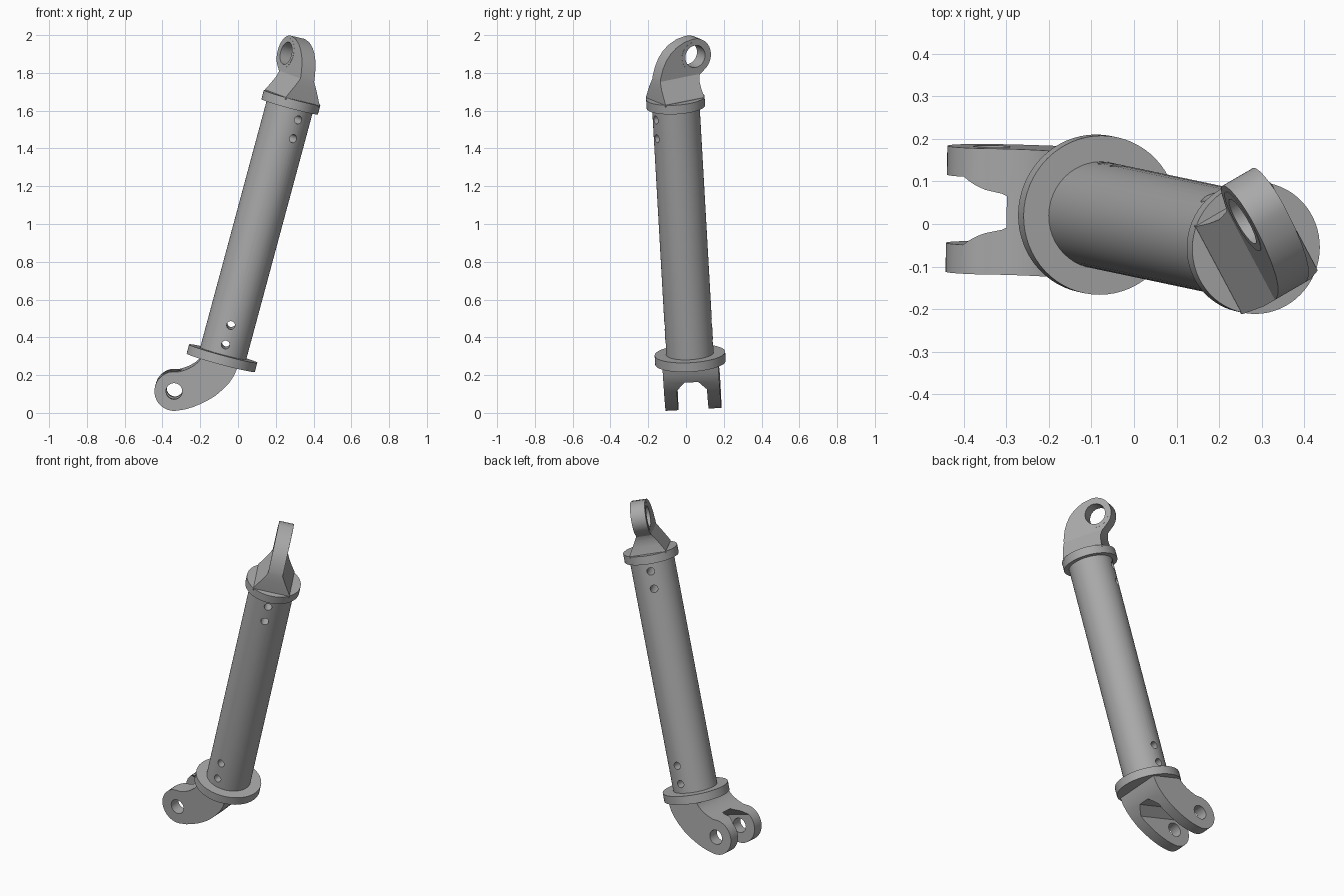
import bpy, bmesh, math
from mathutils import Vector

cube = bpy.data.objects.get("Cube")
if cube:
    bpy.data.objects.remove(cube)

metal = bpy.data.materials.new("grey_metal")
metal.use_nodes = True
GREY = (0.4, 0.4, 0.4, 1)
metal.diffuse_color = GREY
metal.node_tree.nodes["Principled BSDF"].inputs["Base Color"].default_value = GREY

# Strut axis and the two directions that orient the end fittings
LOW, HIGH = Vector((-0.085, 0.022, 0.29)), Vector((0.28, -0.055, 1.645))
AXIS = (HIGH - LOW).normalized()
LENGTH = (HIGH - LOW).length


def square_to_axis(v):
    v = Vector(v)
    return (v - AXIS * v.dot(AXIS)).normalized()


V = square_to_axis((0, 1, 0))            # fork pin direction
U = V.cross(AXIS)                        # fork reach direction
P = square_to_axis((-0.5, 0.86, 0))      # eye plate direction
N = AXIS.cross(P)                        # eye pin direction


def arc(cx, cy, r, start=0, end=360, steps=48):
    full = end - start == 360
    count = steps if full else steps + 1
    angles = [math.radians(start + (end - start) * i / steps) for i in range(count)]
    return [(cx + r * math.cos(a), cy + r * math.sin(a)) for a in angles]


def prism(name, pts, origin, x, y, z, z0, z1):
    """Extrude a flat outline in the x, y directions from z0 to z1 along z."""
    bm = bmesh.new()
    rings = [[bm.verts.new(origin + x * a + y * b + z * d) for a, b in pts] for d in (z0, z1)]
    bm.faces.new(rings[0])
    bm.faces.new(rings[1])
    for i in range(len(pts)):
        j = (i + 1) % len(pts)
        bm.faces.new((rings[0][i], rings[0][j], rings[1][j], rings[1][i]))
    bmesh.ops.recalc_face_normals(bm, faces=bm.faces)
    mesh = bpy.data.meshes.new(name)
    bm.to_mesh(mesh)
    bm.free()
    mesh.materials.append(metal)
    obj = bpy.data.objects.new(name, mesh)
    bpy.context.collection.objects.link(obj)
    return obj


def select(obj):
    bpy.ops.object.select_all(action='DESELECT')
    obj.select_set(True)
    bpy.context.view_layer.objects.active = obj


def combine(obj, tool, operation='DIFFERENCE'):
    select(obj)
    mod = obj.modifiers.new("cut", 'BOOLEAN')
    mod.operation, mod.object, mod.solver = operation, tool, 'EXACT'
    bpy.ops.object.modifier_apply(modifier=mod.name)
    bpy.data.objects.remove(tool)


def finish(obj):
    select(obj)
    bpy.ops.object.shade_smooth_by_angle(angle=math.radians(25))


# Tube with two cross-drilled holes at each end
tube = prism("tube", arc(0, 0, 0.126), LOW, U, V, AXIS, 0, LENGTH)
for base, across, sideways, heights in ((LOW, V, U, (0.08, 0.187)),
                                        (HIGH, P, N, (-0.075, -0.178))):
    for h in heights:
        combine(tube, prism("drill", arc(0, h, 0.022, steps=24), base,
                            sideways, AXIS, across, -0.2, 0.2))
finish(tube)

# Flanges
for name, base, radius in (("lower_flange", LOW, 0.187), ("upper_flange", HIGH, 0.155)):
    finish(prism(name, arc(0, 0, radius, steps=64), base, U, V, AXIS, -0.025, 0.025))

# Lower fork: curved side outline, trapezoid slot between the prongs, pin hole
pin = (-0.199, -0.2275)
outline = [(-0.106, -0.015), (-0.114, -0.042), (-0.13, -0.065), (-0.148, -0.084),
           (-0.17, -0.102), (-0.2, -0.121)]
outline += arc(*pin, 0.104, 112, 295, 24)
outline += [(-0.119, -0.306), (-0.08, -0.282), (-0.047, -0.257), (-0.012, -0.226),
            (0.018, -0.194), (0.048, -0.151), (0.072, -0.107), (0.086, -0.066), (0.093, -0.015)]
fork = prism("lower_fork", outline, LOW, U, AXIS, V, -0.148, 0.148)
slot = [(-0.08, -0.5), (-0.08, -0.165), (-0.037, -0.115),
        (0.037, -0.115), (0.08, -0.165), (0.08, -0.5)]
combine(fork, prism("slot", slot, LOW, V, AXIS, U, -0.5, 0.5))
combine(fork, prism("pin_hole", arc(*pin, 0.043, steps=32), LOW, U, AXIS, V, -0.3, 0.3))
finish(fork)

# Upper eye: side outline intersected with a flared foot section, then bored
eye_pin = (0.11, 0.24)
outline = [(0.118, 0.015), (0.115, 0.07), (0.117, 0.105), (0.13, 0.135)]
outline += arc(*eye_pin, 0.096, -55, 100, 24)
outline += [(0.05, 0.328), (0, 0.306), (-0.035, 0.28), (-0.065, 0.246),
            (-0.088, 0.205), (-0.106, 0.155), (-0.116, 0.1), (-0.12, 0.015)]
eye = prism("upper_eye", outline, HIGH, P, AXIS, N, -0.2, 0.2)
section = [(-0.104, 0.01), (-0.104, 0.03), (-0.0425, 0.14), (-0.0425, 0.4),
           (0.0425, 0.4), (0.0425, 0.14), (0.104, 0.03), (0.104, 0.01)]
combine(eye, prism("foot_section", section, HIGH, N, AXIS, P, -0.4, 0.4), 'INTERSECT')
combine(eye, prism("bore", arc(*eye_pin, 0.079), HIGH, P, AXIS, N, -0.3, 0.3))
finish(eye)

# Bushing pressed into the eye
bushing = prism("eye_bushing", arc(*eye_pin, 0.08), HIGH, P, AXIS, N, -0.0435, 0.0435)
combine(bushing, prism("bore", arc(*eye_pin, 0.06), HIGH, P, AXIS, N, -0.3, 0.3))
finish(bushing)
